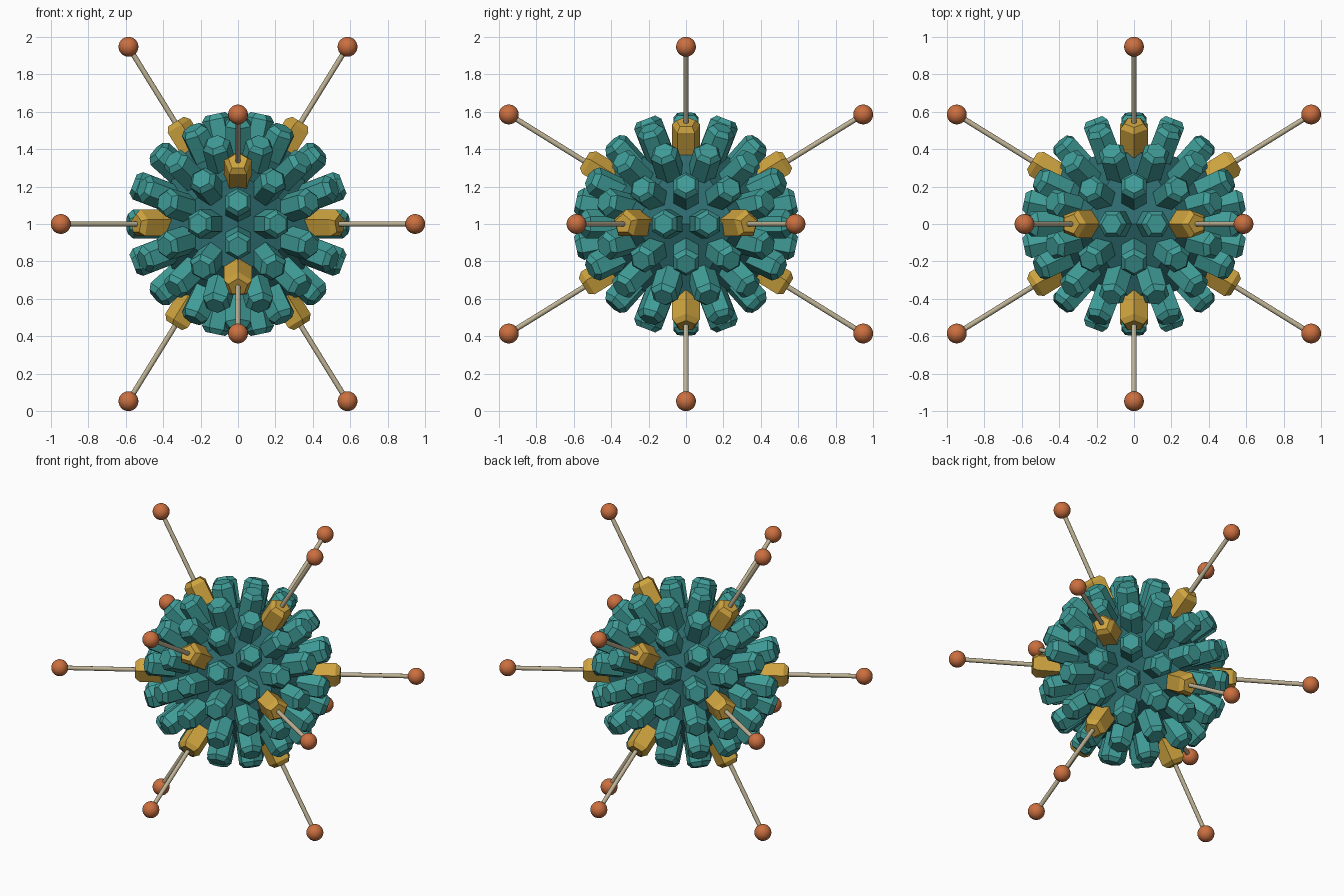
import bpy, bmesh, math
from itertools import combinations
from mathutils import Vector, Matrix

cube = bpy.data.objects.get("Cube")
if cube:
    bpy.data.objects.remove(cube, do_unlink=True)

CENTRE = Vector((0, 0, 1))
BALL_R = 0.053
PHI = (1 + math.sqrt(5)) / 2
SPIKE_LEN = (1 - BALL_R) / (Vector((1, 0, PHI)).normalized().z)


def material(name, rgb):
    m = bpy.data.materials.new(name)
    m.use_nodes = True
    m.diffuse_color = (*rgb, 1)
    m.node_tree.nodes["Principled BSDF"].inputs["Base Color"].default_value = (*rgb, 1)
    return m


def finish(bm, name, mat, smooth=False):
    bmesh.ops.recalc_face_normals(bm, faces=bm.faces)
    for f in bm.faces:
        f.smooth = smooth and len(f.verts) <= 4
    mesh = bpy.data.meshes.new(name)
    bm.to_mesh(mesh)
    bm.free()
    mesh.materials.append(mat)
    ob = bpy.data.objects.new(name, mesh)
    ob.location = CENTRE
    bpy.context.collection.objects.link(ob)
    return ob


def add_prism(bm, direction, sides, profile):
    """Loft regular polygons along a radial direction; profile is (radius, distance)."""
    rot = direction.to_track_quat('Z', 'Y')
    rings = []
    for r, d in profile:
        ring = []
        for i in range(sides):
            a = 2 * math.pi * i / sides
            ring.append(bm.verts.new(rot @ Vector((-r * math.sin(a), r * math.cos(a), d))))
        rings.append(ring)
    for lo, hi in zip(rings, rings[1:]):
        for i in range(sides):
            j = (i + 1) % sides
            bm.faces.new((lo[i], lo[j], hi[j], hi[i]))
    bm.faces.new(rings[0][::-1])
    bm.faces.new(rings[-1])


# Twelve corner directions of an icosahedron
corners = []
for s in (-1, 1):
    for t in (-1, 1):
        corners += [Vector(v).normalized() for v in
                    ((s, 0, t * PHI), (s * PHI, t, 0), (0, s * PHI, t))]


def adjacent(a, b):
    return a.dot(b) > 0.4


# Directions of the blocks: two on every edge, one in every face
blocks = []
for a, b in combinations(corners, 2):
    if adjacent(a, b):
        blocks += [(2 * a + b).normalized(), (a + 2 * b).normalized()]
for a, b, c in combinations(corners, 3):
    if adjacent(a, b) and adjacent(b, c) and adjacent(a, c):
        blocks.append((a + b + c).normalized())

core_mat = material("dark teal", (0.026, 0.145, 0.155))
block_mat = material("teal", (0.05, 0.33, 0.31))
base_mat = material("gold", (0.62, 0.37, 0.05))
rod_mat = material("beige", (0.52, 0.45, 0.30))
ball_mat = material("orange", (0.60, 0.16, 0.05))

# Faceted core
bm = bmesh.new()
for v in corners:
    bm.verts.new(v * 0.52)
bmesh.ops.convex_hull(bm, input=bm.verts)
finish(bm, "core", core_mat)

# Six-sided shell blocks with chamfered tips
bm = bmesh.new()
for d in blocks:
    add_prism(bm, d, 6, ((0.078, 0.36), (0.078, 0.572), (0.054, 0.6)))
finish(bm, "shell_blocks", block_mat)

# Five-sided corner bases
bm = bmesh.new()
for d in corners:
    add_prism(bm, d, 5, ((0.078, 0.4), (0.078, 0.612), (0.054, 0.64)))
finish(bm, "corner_bases", base_mat)

# Thin spike rods
bm = bmesh.new()
for d in corners:
    add_prism(bm, d, 12, ((0.014, 0.6), (0.014, SPIKE_LEN)))
finish(bm, "spike_rods", rod_mat, smooth=True)

# Round spike tips
bm = bmesh.new()
for d in corners:
    bmesh.ops.create_uvsphere(bm, u_segments=24, v_segments=14, radius=BALL_R,
                              matrix=Matrix.Translation(d * SPIKE_LEN))
finish(bm, "spike_tips", ball_mat, smooth=True)
